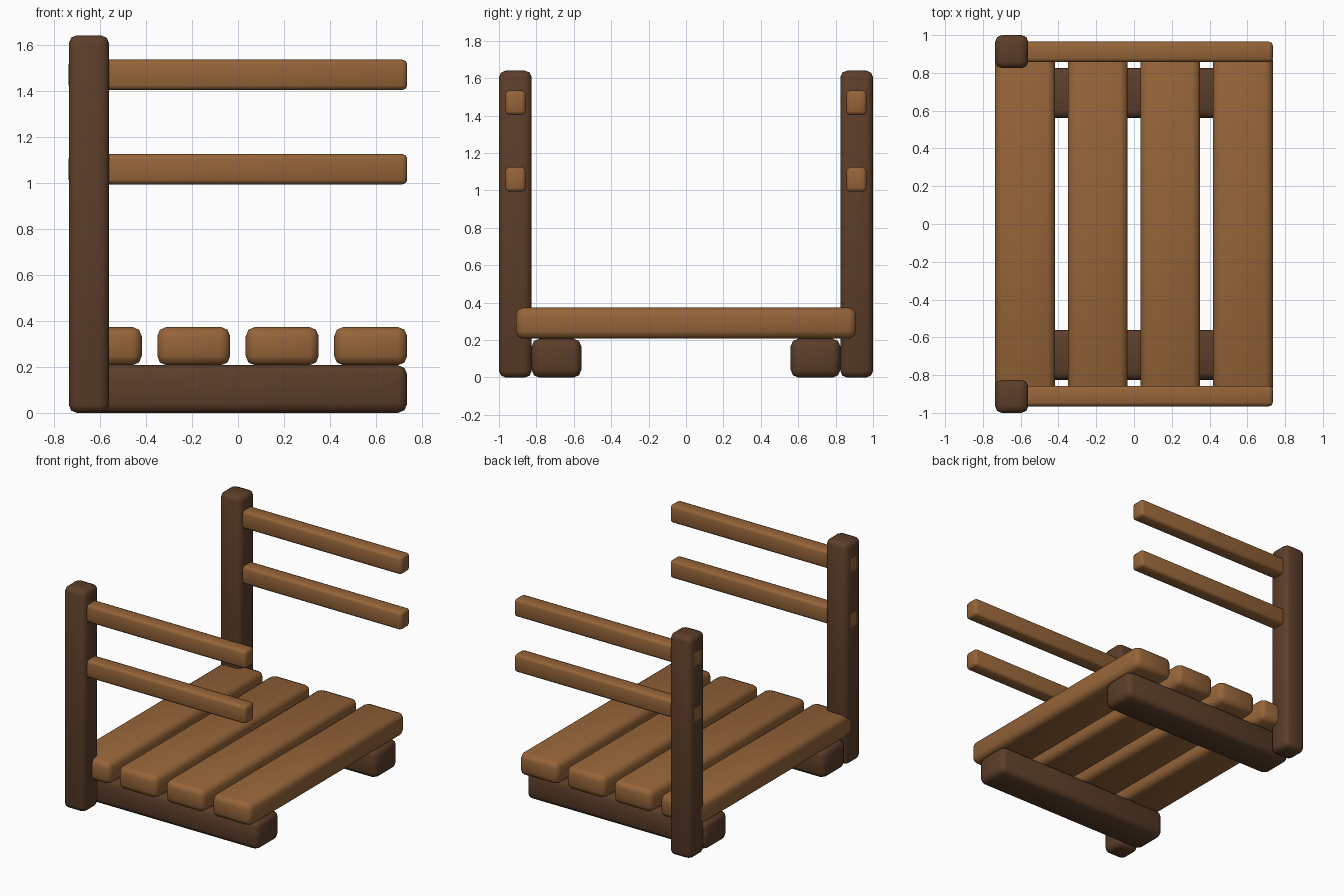
import bpy
import bmesh

if "Cube" in bpy.data.objects:
    bpy.data.objects.remove(bpy.data.objects["Cube"])


def material(name, rgb):
    m = bpy.data.materials.new(name)
    m.diffuse_color = (*rgb, 1.0)
    m.use_nodes = True
    m.node_tree.nodes["Principled BSDF"].inputs["Base Color"].default_value = m.diffuse_color
    return m


DARK = material("dark_wood", (0.107, 0.048, 0.022))
LIGHT = material("light_wood", (0.30, 0.127, 0.040))


def timber(name, x, y, z, bevel, mat):
    """Rounded timber spanning the (min, max) ranges on each axis."""
    spans = (x, y, z)
    mesh = bpy.data.meshes.new(name)
    bm = bmesh.new()
    bmesh.ops.create_cube(bm, size=1.0)
    for v in bm.verts:
        v.co = [lo + (c + 0.5) * (hi - lo) for c, (lo, hi) in zip(v.co, spans)]
    bmesh.ops.bevel(bm, geom=bm.edges[:], offset=bevel, segments=2,
                    profile=0.5, affect='EDGES')
    for f in bm.faces:
        f.smooth = True
    bm.to_mesh(mesh)
    bm.free()
    mesh.materials.append(mat)
    ob = bpy.data.objects.new(name, mesh)
    bpy.context.collection.objects.link(ob)
    return ob


def both(a, b, side):
    """A y range mirrored to the requested side."""
    return tuple(sorted((a * side, b * side)))


X = 0.735

for side, label in ((-1, "front"), (1, "back")):
    # Upright post and ground beam
    timber(f"{label}_post", (-X, -0.56), both(0.825, 1.0, side), (0, 1.64), 0.035, DARK)
    timber(f"{label}_beam", (-X, X), both(0.56, 0.825, side), (0, 0.207), 0.04, DARK)
    # Side rails, passing through the post
    for level, z in (("lower", 0.993), ("upper", 1.403)):
        timber(f"{label}_{level}_rail", (-X - 0.001, X), both(0.857, 0.965, side),
               (z, z + 0.131), 0.02, LIGHT)

# Deck planks
width, pitch = 0.317, 0.3843
for i in range(4):
    x0 = -X + i * pitch
    timber(f"deck_plank_{i + 1}", (x0, x0 + width), (-0.91, 0.91),
           (0.207, 0.373), 0.04, LIGHT)
